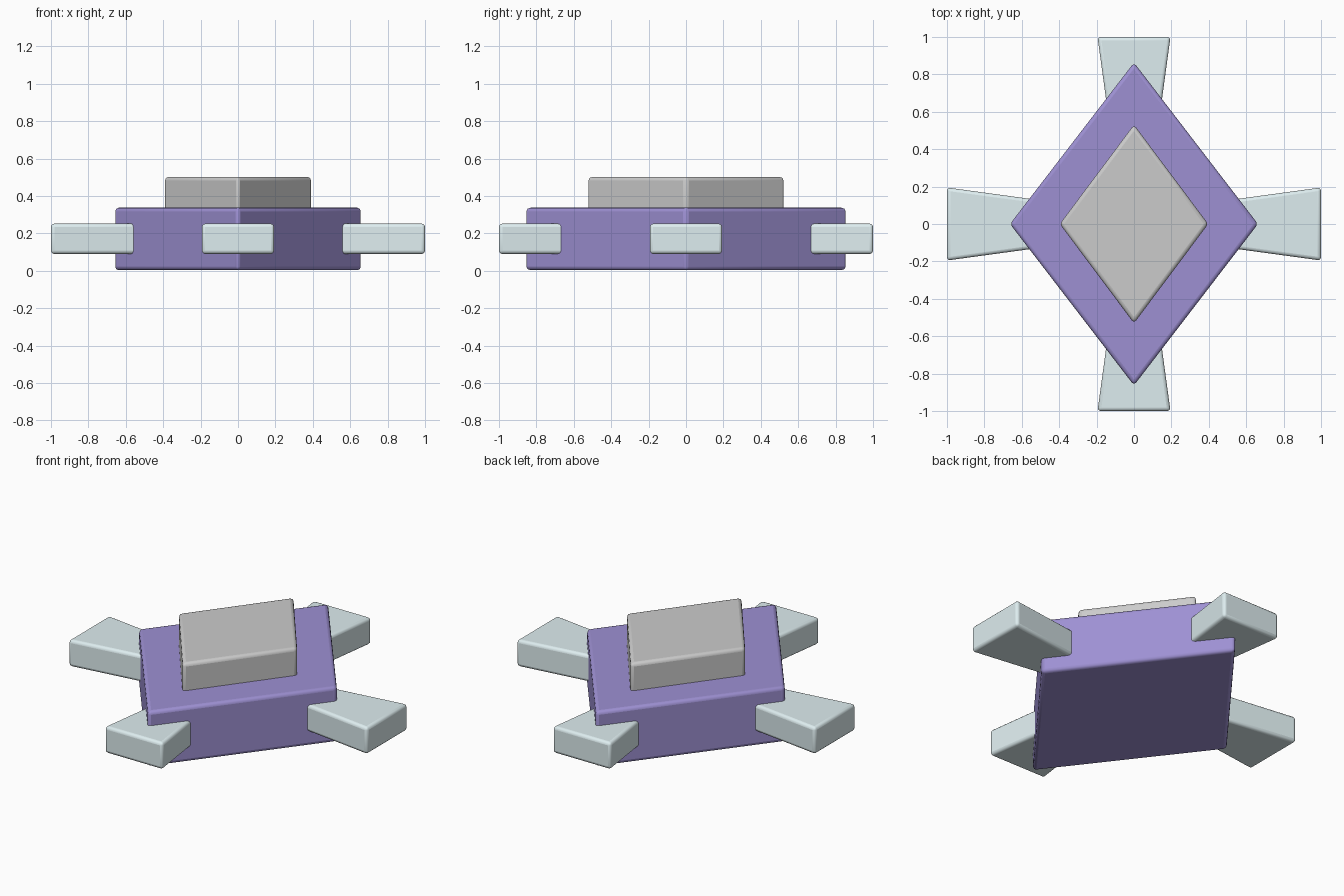
import bpy, bmesh
from math import radians, cos, sin

if "Cube" in bpy.data.objects:
    bpy.data.objects.remove(bpy.data.objects["Cube"])


def material(name, rgb):
    m = bpy.data.materials.new(name)
    m.diffuse_color = (*rgb, 1)
    m.use_nodes = True
    m.node_tree.nodes["Principled BSDF"].inputs["Base Color"].default_value = m.diffuse_color
    return m


def prism(name, outline, z0, z1, bevel, mat=None):
    """Extrude a flat outline from z0 to z1 and round its edges."""
    bm = bmesh.new()
    face = bm.faces.new([bm.verts.new((x, y, z0)) for x, y in outline])
    top = bmesh.ops.extrude_face_region(bm, geom=[face])["geom"]
    bmesh.ops.translate(bm, vec=(0, 0, z1 - z0),
                        verts=[v for v in top if isinstance(v, bmesh.types.BMVert)])
    bmesh.ops.recalc_face_normals(bm, faces=bm.faces)
    me = bpy.data.meshes.new(name)
    bm.to_mesh(me)
    bm.free()
    ob = bpy.data.objects.new(name, me)
    bpy.context.collection.objects.link(ob)
    if mat:
        me.materials.append(mat)
    mod = ob.modifiers.new("rounded edges", "BEVEL")
    mod.width = bevel
    mod.segments = 3
    mod.limit_method = "ANGLE"
    bpy.ops.object.select_all(action="DESELECT")
    ob.select_set(True)
    bpy.context.view_layer.objects.active = ob
    bpy.ops.object.shade_smooth_by_angle(angle=radians(35))
    return ob


def diamond(rx, ry):
    return [(rx, 0), (0, ry), (-rx, 0), (0, -ry)]


purple = material("purple", (0.34, 0.28, 0.65))
pale = material("pale blue grey", (0.73, 0.85, 0.87))

# Diamond body and raised cap
prism("body", diamond(0.663, 0.863), 0.003, 0.337, 0.02, purple)
prism("top_cap", diamond(0.397, 0.531), 0.25, 0.502, 0.02)

# Four flared arms, wider at the outer end
flare = [(0.42, -0.116), (1.0, -0.195), (1.0, 0.195), (0.42, 0.116)]
for i, name in enumerate(("right_arm", "back_arm", "left_arm", "front_arm")):
    a = radians(90 * i)
    pts = [(x * cos(a) - y * sin(a), x * sin(a) + y * cos(a)) for x, y in flare]
    prism(name, pts, 0.09, 0.252, 0.018, pale)
